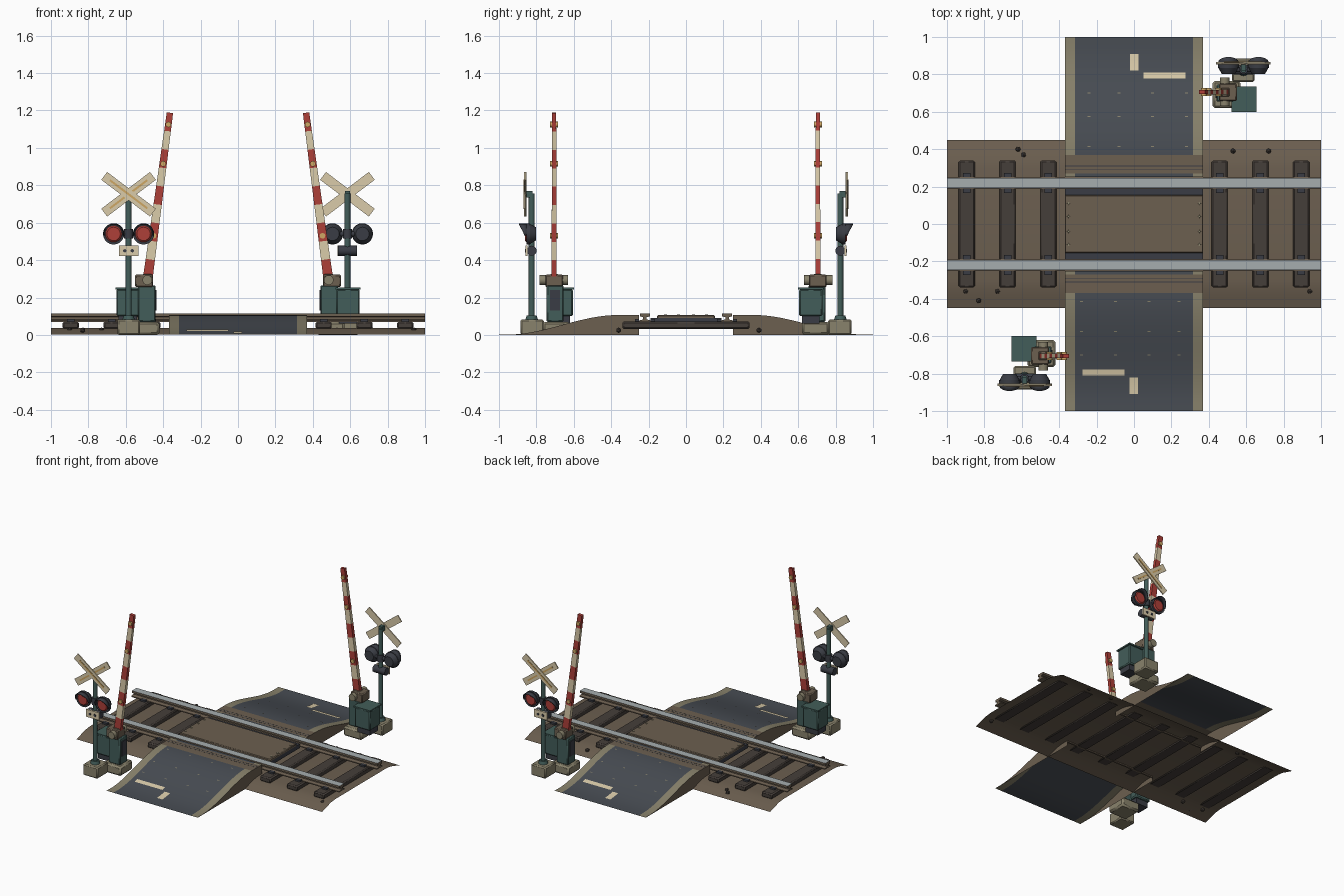
import bpy, bmesh, math
from mathutils import Matrix, Vector

if "Cube" in bpy.data.objects:
    bpy.data.objects.remove(bpy.data.objects["Cube"], do_unlink=True)


def material(name, *rgb):
    m = bpy.data.materials.new(name)
    m.use_nodes = True
    m.diffuse_color = (*rgb, 1)
    m.node_tree.nodes["Principled BSDF"].inputs["Base Color"].default_value = (*rgb, 1)
    return m


ASPHALT = material("asphalt", .065, .074, .088)
CONCRETE = material("concrete", .25, .225, .15)
BROWN = material("earth_brown", .15, .115, .08)
SLEEPER = material("sleeper_dark", .06, .049, .042)
STEEL = material("rail_steel", .38, .42, .43)
GREEN = material("cabinet_green", .055, .11, .1)
CHARCOAL = material("charcoal", .042, .046, .058)
RED = material("signal_red", .42, .05, .04)
CREAM = material("cream", .7, .6, .4)
AMBER = material("amber", .62, .39, .13)

place = Matrix.Identity(4)   # current placement, turned half round for the far side
made = []


def finish(name, bm, *mats):
    mesh = bpy.data.meshes.new(name)
    bm.to_mesh(mesh)
    bm.free()
    for m in mats:
        mesh.materials.append(m)
    ob = bpy.data.objects.new(name, mesh)
    bpy.context.collection.objects.link(ob)
    ob.matrix_world = place
    made.append(ob)
    return ob


def box(name, xs, ys, zs, mat, bevel=0):
    bm = bmesh.new()
    size = [b - a for a, b in (xs, ys, zs)]
    mid = [(a + b) / 2 for a, b in (xs, ys, zs)]
    bmesh.ops.create_cube(bm, size=1, matrix=Matrix.Translation(mid) @ Matrix.Diagonal((*size, 1)))
    ob = finish(name, bm, mat)
    if bevel:
        mod = ob.modifiers.new("bevel", 'BEVEL')
        mod.width = bevel
    return ob


def rod(name, start, end, r1, r2, mat, sides=16):
    a, b = Vector(start), Vector(end)
    turn = (b - a).to_track_quat('Z', 'Y').to_matrix().to_4x4()
    bm = bmesh.new()
    bmesh.ops.create_cone(bm, cap_ends=True, segments=sides, radius1=r1, radius2=r2,
                          depth=(b - a).length, matrix=Matrix.Translation((a + b) / 2) @ turn)
    return finish(name, bm, mat)


def sheet(name, cols, ys, point, mats, rule=lambda c: 0):
    """Grid of faces: point(col, y) gives each position, rule picks the material."""
    bm = bmesh.new()
    rows = [[bm.verts.new(point(c, y)) for c in cols] for y in ys]
    for low, high in zip(rows, rows[1:]):
        for i in range(len(cols) - 1):
            f = bm.faces.new((low[i], low[i + 1], high[i + 1], high[i]))
            f.material_index = rule(f.calc_center_median())
    return finish(name, bm, *mats)


def road_height(y):
    t = min(1, max(0, (.95 - abs(y)) / .58))
    return .002 + .104 * t * t * (3 - 2 * t)


# Ballast bed: thin raised sheet
sheet("ballast_bed", (-1, 1), (-.45, -.4, -.35, -.3, .3, .35, .4, .45),
      lambda x, y: (x, y, .002 + .036 * min(1, (.45 - abs(y)) / .12)), [BROWN])
for i, (x, y) in enumerate([(-.62, .4), (-.59, .37), (.53, .39), (.72, .39),
                            (-.9, -.36), (-.83, -.41), (-.73, -.36), (.94, -.36)]):
    bm = bmesh.new()
    bmesh.ops.create_icosphere(bm, subdivisions=1, radius=.015,
                               matrix=Matrix.Translation((x, y, .025)))
    finish("ballast_stone", bm, SLEEPER)

# Sleepers
for i in range(-4, 5):
    x = i * .218 + (.022 if i > 0 else -.022 if i < 0 else 0)
    box("sleeper", (x - .043, x + .043), (-.34, .34), (.032, .072), SLEEPER, .008)

# Rails: swept I section, bright head
half = [(.032, .07), (.032, .077), (.009, .083), (.009, .095), (.027, .099), (.027, .114)]
outline = half + [(-a, z) for a, z in reversed(half)]
for side in (-1, 1):
    bm = bmesh.new()
    face = bm.faces.new([bm.verts.new((-1, side * .22 + a, z)) for a, z in outline])
    ext = bmesh.ops.extrude_face_region(bm, geom=[face])["geom"]
    bmesh.ops.translate(bm, vec=(2, 0, 0), verts=[v for v in ext if isinstance(v, bmesh.types.BMVert)])
    bmesh.ops.recalc_face_normals(bm, faces=bm.faces)
    for f in bm.faces:
        f.material_index = int(f.calc_center_median().z > .11)
    finish("rail", bm, BROWN, STEEL)
    # Chairs holding the rail to each sleeper
    for x in (-.894, -.676, -.458, .458, .676, .894):
        for off in (-.042, .042):
            y = side * .22 + off
            box("rail_clip", (x - .02, x + .02), (y - .012, y + .012), (.07, .084), CHARCOAL)

# Deck between the rails
box("flangeway_rubber", (-.37, .37), (-.19, .19), (.06, .09), CHARCOAL)
box("crossing_deck", (-.37, .37), (-.155, .155), (.07, .106), BROWN, .005)
for x in (-.35, .35):
    for y in (-.11, -.04, .04, .11):
        rod("deck_bolt", (x, y, .104), (x, y, .11), .008, .007, CONCRETE, 8)


def build_road():
    ys = [-1 + .03 * i for i in range(21)] + [-.37, -.31, -.29, -.27, -.25]
    cols = [(-.37, 0), (-.37, 1), (-.315, 1), (.315, 1), (.37, 1), (.37, 0)]

    def rule(c):
        if abs(c.x) > .369 or -.37 < c.y < -.27:
            return 2
        return 1 if abs(c.x) > .32 else 0

    sheet("road_ramp", cols, ys, lambda c, y: (c[0], y, c[1] * road_height(y)),
          [ASPHALT, CONCRETE, BROWN], rule)
    box("road_edge_beam", (-.37, .37), (-.262, -.25), (.03, .103), BROWN)
    for y in (-.31, -.29):
        box("plank_gap", (-.37, .37), (y - .002, y + .002), (.1, .1065), CHARCOAL)

    def paint(name, x0, x1, y0, y1, mat):
        rows = [y0 + (y1 - y0) * i / 4 for i in range(5)]
        sheet(name, (x0, x1), rows, lambda x, y: (x, y, road_height(y) + .004), [mat])

    paint("stop_line", -.275, -.05, -.81, -.777, CREAM)
    paint("centre_dash", -.023, .021, -.91, -.82, CREAM)
    for y in (-.7, -.575, -.415):
        for x in (-.28, -.1, .08, .24):
            paint("road_stud", x - .008, x + .008, y - .003, y + .003, CONCRETE)


def build_signal():
    px, py = -.585, -.825
    box("signal_base", (-.645, -.525), (-.885, -.76), (0, .083), CONCRETE, .008)
    rod("pole_flange", (px, py, .08), (px, py, .105), .034, .026, GREEN)
    rod("signal_pole", (px, py, .08), (px, py, .755), .016, .016, GREEN)
    # Crossed boards with a painted centre stripe
    for k, tilt in enumerate((37, -37)):
        front = -.866 + .006 * k
        spin = Matrix.Translation((px, 0, .752)) @ Matrix.Rotation(math.radians(tilt), 4, 'Y')
        for name, length, width, y, deep, mat in (
                ("cross_board", .326, .052, front + .004, .008, CREAM),
                ("board_stripe", .25, .011, front - .001, .004, AMBER)):
            bm = bmesh.new()
            bmesh.ops.create_cube(bm, size=1, matrix=spin @ Matrix.Translation((0, y, 0))
                                  @ Matrix.Diagonal((length, deep, width, 1)))
            finish(name, bm, mat)
    box("board_bracket", (px - .014, px + .014), (-.858, -.82), (.735, .77), GREEN)
    # Twin lamps
    rod("lamp_arm", (px - .08, py, .54), (px + .08, py, .54), .013, .013, CHARCOAL, 12)
    rod("lamp_collar", (px, py, .515), (px, py, .565), .024, .024, CHARCOAL, 12)
    for lx in (px - .08, px + .08):
        rod("lamp_housing", (lx, -.803, .54), (lx, -.835, .54), .036, .054, CHARCOAL, 20)
        rod("lamp_rim", (lx, -.835, .54), (lx, -.853, .54), .057, .057, CHARCOAL, 20)
        rod("lamp_lens", (lx, -.85, .54), (lx, -.862, .54), .047, .036, RED, 20)
        arc = [math.radians(a) for a in range(190, -11, -20)]
        hood = sheet("lamp_hood", arc, (-.893, -.85),
                     lambda a, y: (lx + .055 * math.cos(a), y if y > -.86 else
                                   -.865 - .028 * max(0, math.sin(a)), .54 + .055 * math.sin(a)),
                     [CHARCOAL])
        hood.modifiers.new("thickness", 'SOLIDIFY').thickness = .006
    # Small notice box below the lamps
    rod("bell_housing", (px - .05, py, .45), (px + .05, py, .45), .027, .027, CHARCOAL, 12)
    box("notice_plate", (px - .052, px + .052), (-.858, -.848), (.422, .477), CREAM)
    for dx in (-.02, .02):
        rod("notice_dot", (px + dx, -.857, .45), (px + dx, -.862, .45), .009, .009, CHARCOAL, 10)


def build_gate():
    box("gate_base", (-.57, -.42), (-.765, -.62), (0, .07), CONCRETE, .012)
    box("gate_pedestal", (-.535, -.44), (-.745, -.655), (.07, .265), GREEN, .006)
    box("pedestal_door", (-.442, -.435), (-.727, -.675), (.13, .24), CHARCOAL)
    box("cabinet_foot", (-.64, -.54), (-.715, -.62), (.06, .105), CHARCOAL)
    box("relay_cabinet", (-.65, -.525), (-.73, -.605), (.1, .245), GREEN, .007)
    box("cabinet_lid", (-.655, -.52), (-.735, -.6), (.243, .253), GREEN)
    box("gate_head", (-.55, -.455), (-.752, -.658), (.255, .322), BROWN, .006)
    rod("gate_axle", (-.485, -.782, .293), (-.485, -.632, .293), .026, .026, CONCRETE)
    # Tapered arm in equal red and cream bands
    bands, low, high = 9, Vector((-.482, -.705, .305)), Vector((-.364, -.705, 1.188))
    axis = (high - low).normalized()
    side, deep = Vector((axis.z, 0, -axis.x)), Vector((0, 1, 0))
    bm = bmesh.new()
    rings = []
    for i in range(bands + 1):
        t = i / bands
        w, d = .026 - .009 * t, .014 - .003 * t
        c = low.lerp(high, t)
        rings.append([bm.verts.new(c + side * w * a + deep * d * b)
                      for a, b in ((-1, -1), (1, -1), (1, 1), (-1, 1))])
    for i in range(bands):
        for k in range(4):
            n = (k + 1) % 4
            bm.faces.new((rings[i][k], rings[i][n], rings[i + 1][n], rings[i + 1][k])).material_index = i % 2
    bm.faces.new(rings[0][::-1])
    bm.faces.new(rings[-1])
    finish("gate_arm", bm, RED, CREAM)
    box("arm_clamp", (-.512, -.458), (-.728, -.682), (.27, .325), BROWN, .004)
    for z in (1.125, .915, .53):
        c = low.lerp(high, (z - low.z) / (high.z - low.z))
        rod("arm_lamp", c - deep * .021, c + deep * .021, .015, .015, AMBER, 12)


# Both approaches are the same, turned half round
for turn in (0, math.pi):
    place = Matrix.Rotation(turn, 4, 'Z')
    build_road()
    build_signal()
    build_gate()

# Smooth round parts, keep edges sharp
bpy.ops.object.select_all(action='DESELECT')
for ob in made:
    ob.select_set(True)
bpy.context.view_layer.objects.active = made[0]
bpy.ops.object.shade_smooth_by_angle(angle=math.radians(32))
